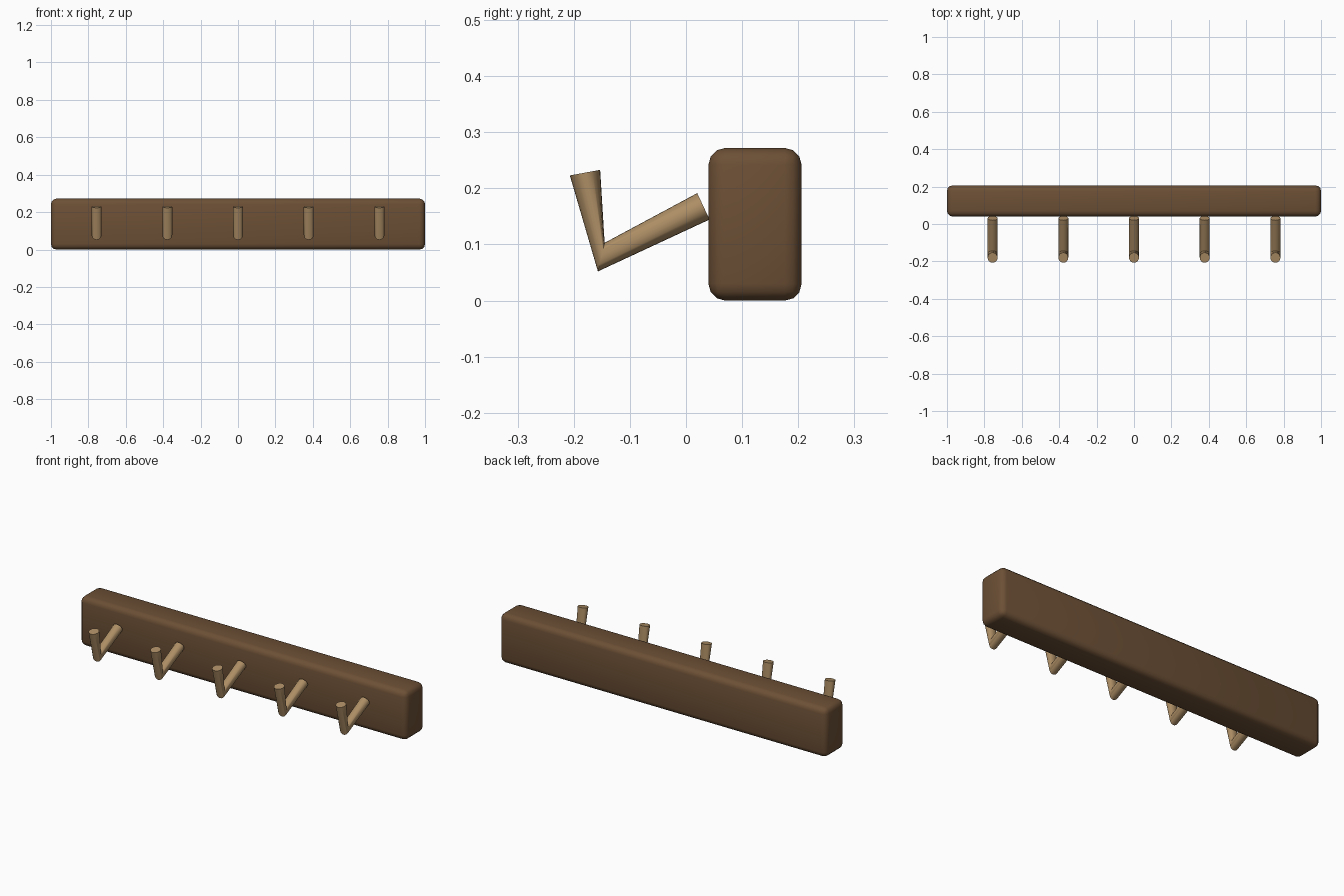
import bpy, bmesh, math
from mathutils import Vector

if "Cube" in bpy.data.objects:
    bpy.data.objects.remove(bpy.data.objects["Cube"])


def material(name, rgb):
    m = bpy.data.materials.new(name)
    m.diffuse_color = (*rgb, 1)
    m.use_nodes = True
    m.node_tree.nodes["Principled BSDF"].inputs["Base Color"].default_value = m.diffuse_color
    return m


dark_wood = material("dark wood", (0.15, 0.079, 0.036))
light_wood = material("light wood", (0.42, 0.27, 0.13))


def finish(bm, name, mat, angle):
    bmesh.ops.recalc_face_normals(bm, faces=bm.faces)
    mesh = bpy.data.meshes.new(name)
    bm.to_mesh(mesh)
    bm.free()
    ob = bpy.data.objects.new(name, mesh)
    bpy.context.collection.objects.link(ob)
    mesh.materials.append(mat)
    bpy.ops.object.select_all(action='DESELECT')
    ob.select_set(True)
    bpy.context.view_layer.objects.active = ob
    bpy.ops.object.shade_smooth_by_angle(angle=math.radians(angle))
    return ob


# Wall board with rounded edges
bm = bmesh.new()
bmesh.ops.create_cube(bm, size=1)
for v in bm.verts:
    v.co = (v.co.x * 2, 0.123 + v.co.y * 0.166, 0.136 + v.co.z * 0.272)
bmesh.ops.bevel(bm, geom=bm.edges[:], offset=0.03, segments=3,
                profile=0.5, affect='EDGES')
finish(bm, "wall_board", dark_wood, 60)

# Bent peg: (centre y, z) and in-plane half width (y, z) of each ring
RINGS = [((0.031, 0.168), (-0.011, 0.0235)),
         ((-0.151, 0.0775), (0.006, 0.0255)),
         ((-0.180, 0.228), (0.027, 0.005))]
RADIUS, SIDES = 0.0265, 24


def peg(name, x):
    bm = bmesh.new()
    loops = []
    for (cy, cz), (hy, hz) in RINGS:
        loop = []
        for i in range(SIDES):
            a = math.tau * i / SIDES
            c, s = math.cos(a), math.sin(a)
            loop.append(bm.verts.new(Vector(
                (x + RADIUS * s, cy + hy * c, cz + hz * c))))
        loops.append(loop)
    for a, b in zip(loops, loops[1:]):
        for i in range(SIDES):
            j = (i + 1) % SIDES
            bm.faces.new((a[i], a[j], b[j], b[i]))
    bm.faces.new(loops[0])
    bm.faces.new(loops[-1])
    finish(bm, name, light_wood, 50)


for n in range(5):
    peg(f"hook_peg_{n + 1}", (n - 2) * 0.378)
